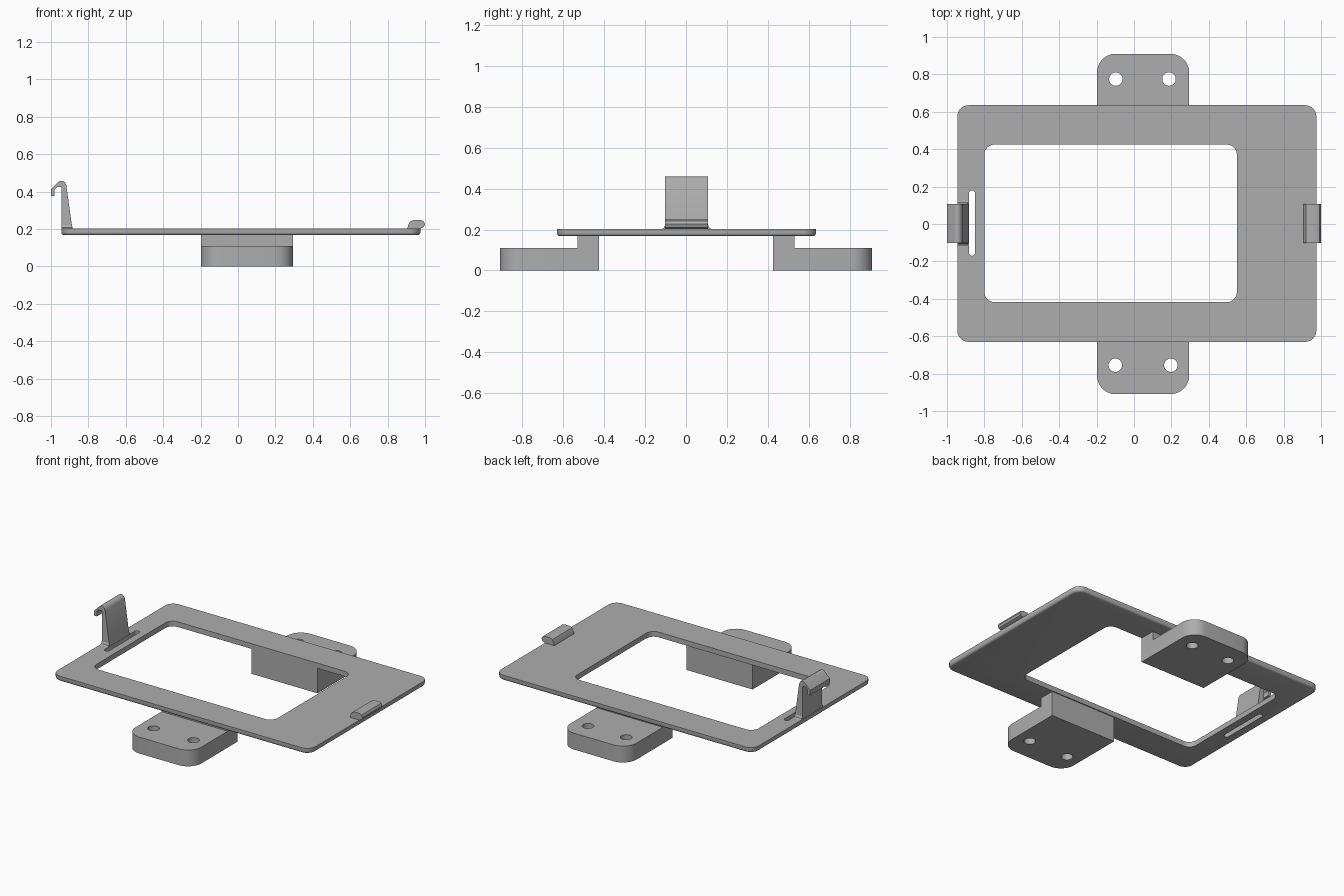
import bpy, bmesh, math

if "Cube" in bpy.data.objects:
    bpy.data.objects.remove(bpy.data.objects["Cube"], do_unlink=True)

grey = bpy.data.materials.new("plain grey")
grey.use_nodes = True
COLOUR = (0.42, 0.42, 0.42, 1)
grey.diffuse_color = COLOUR
grey.node_tree.nodes["Principled BSDF"].inputs["Base Color"].default_value = COLOUR


def rounded(x0, x1, y0, y1, radii, steps=8):
    """Outline of a rectangle; radii run from lower left, anticlockwise."""
    points = []
    corners = [(x0, y0, 1, 1), (x1, y0, -1, 1), (x1, y1, -1, -1), (x0, y1, 1, -1)]
    for i, ((x, y, sx, sy), r) in enumerate(zip(corners, radii)):
        if r == 0:
            points.append((x, y))
            continue
        for k in range(steps + 1):
            a = math.pi + (i + k / steps) * math.pi / 2
            points.append((x + sx * r + r * math.cos(a), y + sy * r + r * math.sin(a)))
    return points


def prism(name, outline, lo, hi, axis="z", bottom_bevel=0):
    """Extrude an outline along z, along y (outline in xz) or along x (outline in yz)."""
    place = {"z": lambda a, b, h: (a, b, h),
             "y": lambda a, b, h: (a, h, b),
             "x": lambda a, b, h: (h, a, b)}[axis]
    bm = bmesh.new()
    base = bm.faces.new([bm.verts.new(place(a, b, lo)) for a, b in outline])
    rim = list(base.edges)
    top = bmesh.ops.extrude_face_region(bm, geom=[base], use_keep_orig=True)["geom"]
    for v in (g for g in top if isinstance(g, bmesh.types.BMVert)):
        v.co["xyz".index(axis)] = hi
    bmesh.ops.recalc_face_normals(bm, faces=bm.faces)
    if bottom_bevel:
        bmesh.ops.bevel(bm, geom=rim, offset=bottom_bevel, segments=3,
                        profile=0.5, affect="EDGES")
    mesh = bpy.data.meshes.new(name)
    bm.to_mesh(mesh)
    bm.free()
    mesh.materials.append(grey)
    obj = bpy.data.objects.new(name, mesh)
    bpy.context.collection.objects.link(obj)
    return obj


def activate(obj):
    bpy.ops.object.select_all(action="DESELECT")
    obj.select_set(True)
    bpy.context.view_layer.objects.active = obj


def cut(obj, cutter):
    activate(obj)
    mod = obj.modifiers.new("cut", "BOOLEAN")
    mod.operation = "DIFFERENCE"
    mod.solver = "EXACT"
    mod.object = cutter
    bpy.ops.object.modifier_apply(modifier=mod.name)
    bpy.data.objects.remove(cutter, do_unlink=True)


def smooth(obj):
    activate(obj)
    bpy.ops.object.shade_smooth_by_angle(angle=math.radians(35))


# Frame plate with its window and flex slot
PLATE_Z, PLATE_TOP = 0.168, 0.203
plate = prism("frame_plate", rounded(-0.945, 0.975, -0.63, 0.635, [0.06] * 4),
              PLATE_Z, PLATE_TOP, bottom_bevel=0.014)
cut(plate, prism("window_cutter", rounded(-0.80, 0.55, -0.418, 0.425, [0.055] * 4), 0.1, 0.3))
cut(plate, prism("slot_cutter", rounded(-0.883, -0.85, -0.17, 0.18, [0.0164] * 4), 0.1, 0.3))
smooth(plate)

# Stepped mounting feet, front and back
for name, side, hole_y, holes in (("front_foot", -1, -0.755, (-0.10, 0.197)),
                                  ("back_foot", 1, 0.775, (-0.097, 0.187))):
    near, step, far = 0.425 * side, 0.53 * side, 0.91 * side
    radii = [0.1, 0.1, 0, 0] if side < 0 else [0, 0, 0.1, 0.1]
    foot = prism(name, rounded(-0.198, 0.295, min(near, far), max(near, far), radii),
                 0, PLATE_Z + 0.003)
    outer = far + 0.1 * side
    cut(foot, prism("step_cutter", rounded(-0.4, 0.5, min(step, outer), max(step, outer),
                                           [0] * 4), 0.11, 0.3))
    for x in holes:
        r = 0.036
        cut(foot, prism("hole_cutter", rounded(x - r, x + r, hole_y - r, hole_y + r,
                                               [r * 0.999] * 4), -0.1, 0.3))
    smooth(foot)

# Tall hooked clip on the right end
clip = prism("hooked_clip", [
    (-0.943, 0.2), (-0.884, 0.2), (-0.891, 0.24), (-0.918, 0.435), (-0.925, 0.45),
    (-0.938, 0.458), (-0.95, 0.458), (-0.96, 0.452), (-1.0, 0.412), (-1.0, 0.378),
    (-0.98, 0.378), (-0.98, 0.412), (-0.967, 0.425), (-0.943, 0.425)], -0.102, 0.108, "y")
smooth(clip)
prism("clip_base_flare", [(-0.122, 0.2), (0.128, 0.2), (0.114, 0.208), (0.108, 0.222),
                          (-0.102, 0.222), (-0.108, 0.208)], -0.943, -0.888, "x")

# Low rounded lip on the left end
lip = prism("low_lip", [
    (0.905, 0.2), (0.91, 0.222), (0.92, 0.24), (0.938, 0.248), (0.975, 0.248),
    (0.992, 0.242), (1.0, 0.226), (0.994, 0.211), (0.978, 0.204), (0.965, 0.2)],
    -0.102, 0.108, "y")
smooth(lip)
